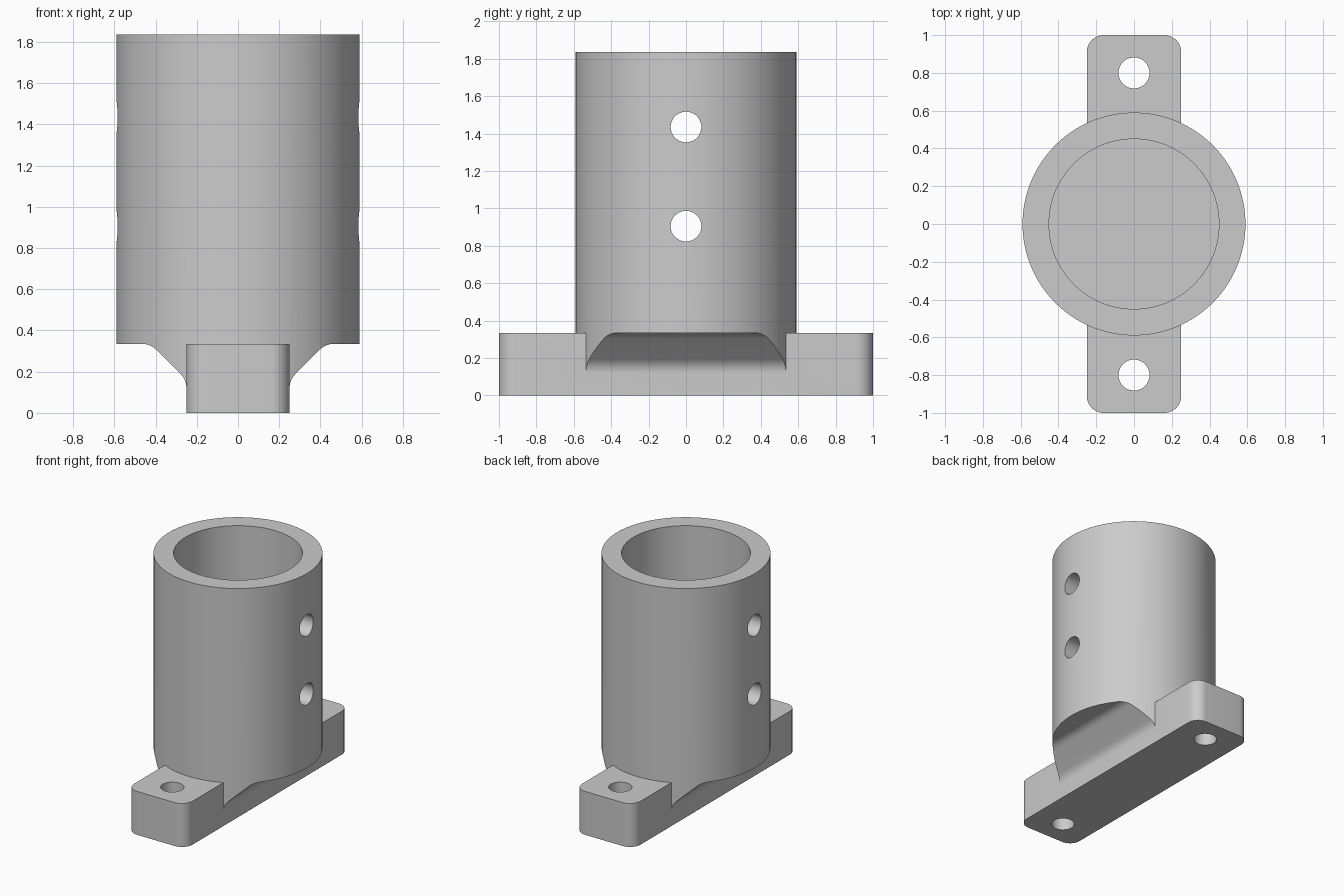
import bpy
import bmesh
import math
from mathutils import Matrix, Vector

if "Cube" in bpy.data.objects:
    bpy.data.objects.remove(bpy.data.objects["Cube"], do_unlink=True)

FOOT_H, TOP = 0.335, 1.835
OUTER_R, BORE_R, HOLE_R = 0.59, 0.45, 0.082
FOOT_W, CORNER_R = 0.25, 0.09

grey = bpy.data.materials.new("plain grey")
grey.use_nodes = True
grey.diffuse_color = (0.6, 0.6, 0.6, 1)
grey.node_tree.nodes["Principled BSDF"].inputs["Base Color"].default_value = (0.6, 0.6, 0.6, 1)


def add_object(name, bm):
    bmesh.ops.recalc_face_normals(bm, faces=bm.faces)
    mesh = bpy.data.meshes.new(name)
    bm.to_mesh(mesh)
    bm.free()
    mesh.materials.append(grey)
    obj = bpy.data.objects.new(name, mesh)
    bpy.context.collection.objects.link(obj)
    return obj


def cylinder(name, radius, start, end, sides):
    """Solid cylinder between two points."""
    start, end = Vector(start), Vector(end)
    axis = end - start
    bm = bmesh.new()
    bmesh.ops.create_cone(
        bm, cap_ends=True, segments=sides, radius1=radius, radius2=radius, depth=axis.length,
        matrix=Matrix.Translation((start + end) / 2) @ axis.to_track_quat("Z", "Y").to_matrix().to_4x4())
    return add_object(name, bm)


def prism(name, outline, offset):
    """Extrude a closed outline of 3D points along an offset."""
    bm = bmesh.new()
    face = bm.faces.new([bm.verts.new(p) for p in outline])
    result = bmesh.ops.extrude_face_region(bm, geom=[face], use_keep_orig=True)
    moved = [g for g in result["geom"] if isinstance(g, bmesh.types.BMVert)]
    bmesh.ops.translate(bm, verts=moved, vec=offset)
    return add_object(name, bm)


def arc(cx, cy, radius, a0, a1, steps=8):
    angles = [math.radians(a0 + (a1 - a0) * i / steps) for i in range(steps + 1)]
    return [(cx + radius * math.cos(a), cy + radius * math.sin(a)) for a in angles]


def combine(target, tool, operation):
    mod = target.modifiers.new(operation, "BOOLEAN")
    mod.operation, mod.solver, mod.object = operation, "EXACT", tool
    bpy.ops.object.select_all(action="DESELECT")
    bpy.context.view_layer.objects.active = target
    target.select_set(True)
    bpy.ops.object.modifier_apply(modifier=mod.name)
    bpy.data.objects.remove(tool, do_unlink=True)


# Tube body, with its underside trimmed to a filleted 45 degree flare
socket = cylinder("tube_socket", OUTER_R, (0, 0, 0.05), (0, 0, TOP), 128)
bend = 0.1
turn = bend * math.tan(math.radians(22.5))
slope_low = FOOT_H - 0.175
slope_high = FOOT_W + FOOT_H - slope_low
half = [(FOOT_W - 0.05, 0.02), (FOOT_W - 0.03, slope_low - turn - 0.01)]
half += arc(FOOT_W + bend, slope_low - turn, bend, 180, 135)
half += arc(slope_high + turn, FOOT_H - bend, bend, 135, 90)
half += [(0.7, FOOT_H), (0.7, 2)]
outline = half + [(-x, z) for x, z in reversed(half)]
trim = prism("flare_trim", [(x, -0.7, z) for x, z in outline], (0, 1.4, 0))
combine(socket, trim, "INTERSECT")

# Foot bar with rounded corners
cx, cy = FOOT_W - CORNER_R, 1 - CORNER_R
corners = []
for i, (sx, sy) in enumerate([(1, 1), (-1, 1), (-1, -1), (1, -1)]):
    corners += arc(sx * cx, sy * cy, CORNER_R, 90 * i, 90 * i + 90, 10)
foot = prism("foot_bar", [(x, y, 0) for x, y in corners], (0, 0, FOOT_H))
combine(socket, foot, "UNION")

# Blind bore from the top
combine(socket, cylinder("bore", BORE_R, (0, 0, FOOT_H), (0, 0, 2), 128), "DIFFERENCE")

# Pin holes across the tube and screw holes through the foot
for z in (0.905, 1.435):
    combine(socket, cylinder("pin_hole", HOLE_R, (-1, 0, z), (1, 0, z), 48), "DIFFERENCE")
for y in (-0.8, 0.8):
    combine(socket, cylinder("screw_hole", HOLE_R, (0, y, -0.2), (0, y, 0.6), 48), "DIFFERENCE")

socket.data.materials.clear()
socket.data.materials.append(grey)
for poly in socket.data.polygons:
    poly.material_index = 0
bpy.ops.object.select_all(action="DESELECT")
socket.select_set(True)
bpy.context.view_layer.objects.active = socket
bpy.ops.object.shade_smooth_by_angle(angle=math.radians(30))
